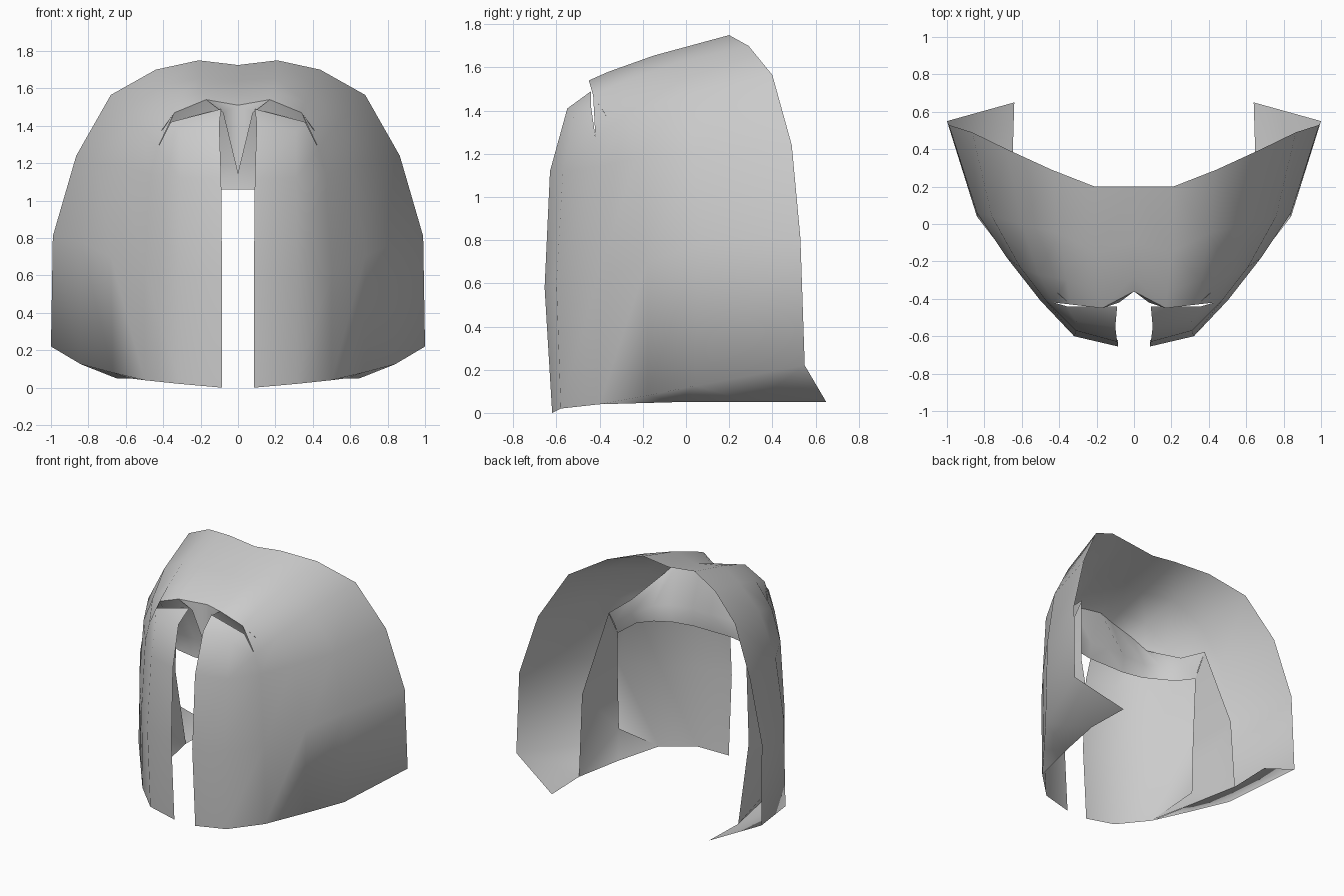
import bpy, bmesh

if "Cube" in bpy.data.objects:
    bpy.data.objects.remove(bpy.data.objects["Cube"])

grey = bpy.data.materials.new("plain grey")
grey.diffuse_color = (0.6, 0.6, 0.6, 1)
grey.use_nodes = True
grey.node_tree.nodes["Principled BSDF"].inputs["Base Color"].default_value = grey.diffuse_color


def build(name, grids):
    """Skin rows of points into sheets, weld them and mirror across x."""
    bm = bmesh.new()
    known = {}

    def vert(p):
        if p not in known:
            known[p] = bm.verts.new(p)
        return known[p]

    for rows in grids:
        for a, b in zip(rows, rows[1:]):
            for i in range(len(a) - 1):
                # repeated points turn a quad into a triangle
                loop = list(dict.fromkeys((a[i], a[i + 1], b[i + 1], b[i])))
                if len(loop) > 2:
                    bm.faces.new([vert(p) for p in loop])
    bmesh.ops.recalc_face_normals(bm, faces=bm.faces)
    me = bpy.data.meshes.new(name)
    bm.to_mesh(me)
    bm.free()
    me.materials.append(grey)
    ob = bpy.data.objects.new(name, me)
    bpy.context.collection.objects.link(ob)
    mod = ob.modifiers.new("mirror", 'MIRROR')
    mod.use_clip = True
    bpy.ops.object.select_all(action='DESELECT')
    ob.select_set(True)
    bpy.context.view_layer.objects.active = ob
    bpy.ops.object.shade_smooth_by_angle(angle=1.4)
    return ob


# Outer shell: each row runs from the open back rim to the brow or cheek
shell = [
    [(0, .20, 1.725), (0, -.10, 1.64), (0, -.28, 1.57), (0, -.36, 1.51)],
    [(.21, .20, 1.75), (.20, -.15, 1.655), (.18, -.36, 1.58), (.17, -.45, 1.54)],
    [(.44, .29, 1.70), (.40, -.05, 1.62), (.36, -.30, 1.53), (.34, -.43, 1.47)],
    [(.68, .40, 1.565), (.60, .00, 1.48), (.51, -.27, 1.38), (.43, -.42, 1.28)],
    [(.865, .49, 1.24), (.76, .04, 1.20), (.61, -.23, 1.18), (.47, -.41, 1.14)],
    [(.99, .53, .81), (.84, .06, .78), (.68, -.18, .70), (.50, -.41, .62)],
    [(1.0, .55, .22), (.84, .04, .125), (.67, -.18, .08), (.50, -.40, .04)],
]

# Inner edge of the cheek walls, and the back tip of the floor
edge = [(.56, .10, 1.20), (.68, .24, .62), (.65, .32, .05)]
tip = (.64, .65, .05)
floor_mid = (.58, -.04, .05)

# Floor flap folding inward from the bottom edge of the shell
flap = [shell[6], [tip, edge[2], floor_mid, shell[6][3]]]

# Front panels either side of the slot, tucked under the brow
panel = [
    [shell[3][3], (.36, -.44, 1.42), (.09, -.44, 1.49)],
    [shell[3][3], (.31, -.52, 1.37), (.10, -.55, 1.41)],
    [shell[4][3], (.31, -.57, 1.12), (.09, -.63, 1.12)],
    [shell[5][3], (.32, -.60, .60), (.085, -.655, .58)],
    [shell[6][3], (.31, -.58, .02), (.085, -.62, 0)],
]

# Pointed nose piece hanging from the brow
nose = [[shell[0][3], shell[1][3]], [(0, -.35, 1.14), (.08, -.42, 1.47)]]

build("outer_shell", [shell, flap, panel])
build("nose_piece", [nose])

# Forehead band: drops from under the brow and wraps back inside the shell
band = [
    [shell[0][3], shell[1][3], shell[2][3], (.42, -.36, 1.36), (.52, -.11, 1.23), edge[0]],
    [(0, -.29, 1.19), (.15, -.29, 1.19), (.32, -.27, 1.18), (.42, -.21, 1.17),
     (.51, -.09, 1.13), (.555, .05, 1.11)],
    [(0, -.30, 1.06), (.15, -.30, 1.06), (.30, -.27, 1.06), (.41, -.21, 1.06),
     (.50, -.14, 1.05), (.55, .01, 1.02)],
]

# Cheek walls stand inside the shell, with a slope down to the floor edge
crease = [(.55, .01, 1.02), (.67, -.16, .62), (.66, -.16, .22)]
wall = [[e, c] for e, c in zip(edge, crease)]
slope = [[edge[2], crease[2]], [floor_mid, (.50, -.395, .045)]]

build("forehead_band", [band])
build("cheek_wall", [wall, slope])
